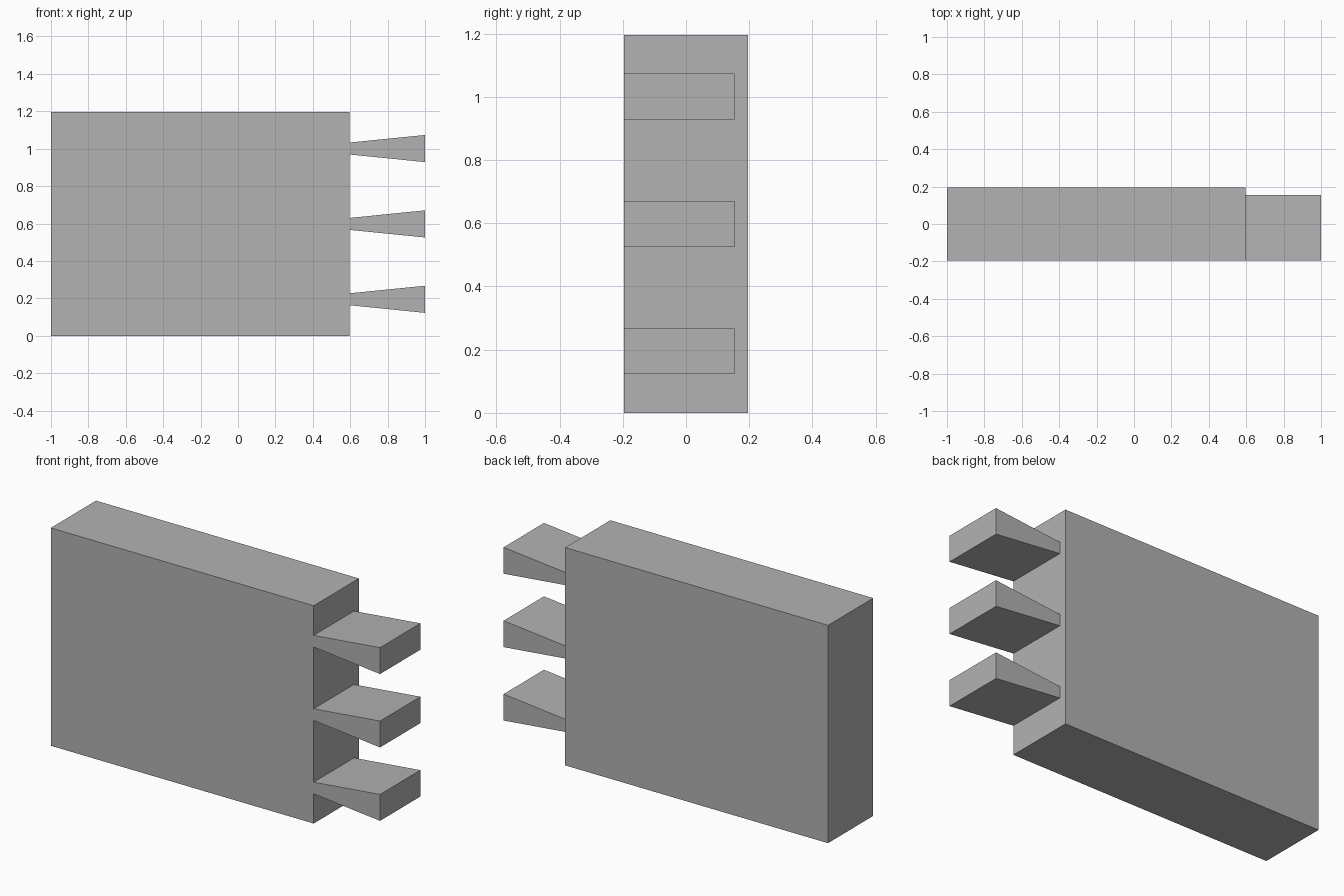
import bpy

if "Cube" in bpy.data.objects:
    bpy.data.objects.remove(bpy.data.objects["Cube"])

# Dimensions
X0, X_ROOT, X1 = -1.0, 0.597, 1.0
HALF_T, TAIL_BACK = 0.196, 0.154
HEIGHT = 1.196

grey = bpy.data.materials.new("plain_grey")
grey.diffuse_color = (0.448, 0.448, 0.448, 1.0)
grey.use_nodes = True
grey.node_tree.nodes["Principled BSDF"].inputs["Base Color"].default_value = grey.diffuse_color


def prism(name, profile, y0, y1, skip_side=None):
    """Extrude a counter-clockwise (x, z) profile along y, optionally leaving one side open."""
    n = len(profile)
    verts = [(x, y, z) for y in (y0, y1) for x, z in profile]
    faces = [tuple(range(n)), tuple(range(2 * n - 1, n - 1, -1))]
    for i in range(n):
        j = (i + 1) % n
        if i != skip_side:
            faces.append((j, i, i + n, j + n))
    mesh = bpy.data.meshes.new(name)
    mesh.from_pydata(verts, [], faces)
    mesh.materials.append(grey)
    obj = bpy.data.objects.new(name, mesh)
    bpy.context.collection.objects.link(obj)
    return obj


# Main board
prism("board", [(X0, 0), (X_ROOT, 0), (X_ROOT, HEIGHT), (X0, HEIGHT)], -HALF_T, HALF_T)

# Three flared dovetails, flush with the front; the hidden root face is left open
NARROW, WIDE = 0.032, 0.0725
for k, zc in enumerate((0.195, 0.598, 1.001)):
    prism(f"dovetail_{k + 1}",
          [(X_ROOT, zc - NARROW), (X1, zc - WIDE), (X1, zc + WIDE), (X_ROOT, zc + NARROW)],
          -HALF_T, TAIL_BACK, skip_side=3)
